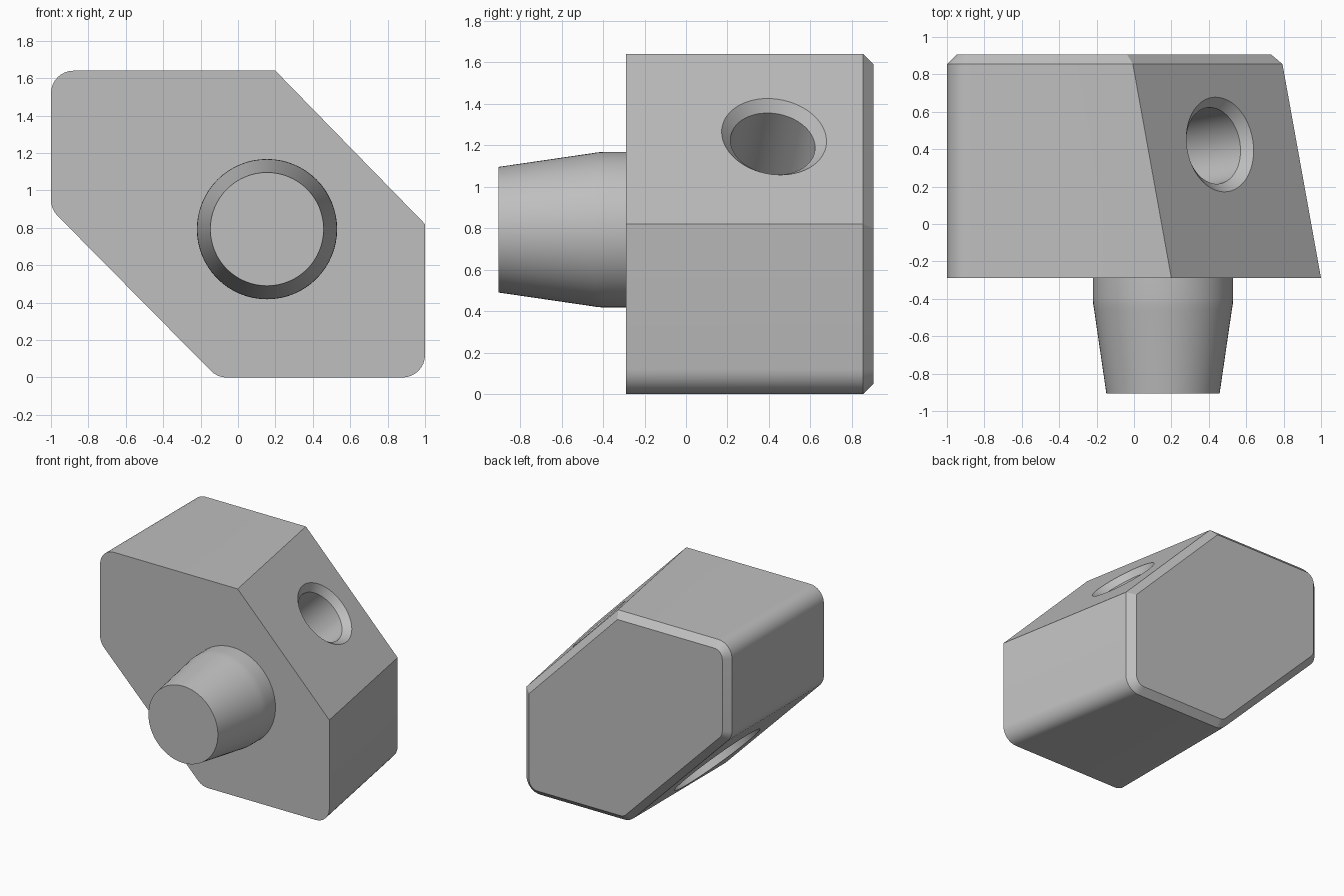
import bpy, math
from mathutils import Vector, Matrix

if "Cube" in bpy.data.objects:
    bpy.data.objects.remove(bpy.data.objects["Cube"], do_unlink=True)

FRONT, BEVEL, BACK = -0.29, 0.855, 0.905
SHEAR = -0.18          # the +x side leans inward towards the back
ROUND = 0.12

steel = bpy.data.materials.new("plain_grey")
steel.use_nodes = True
grey = (0.52, 0.52, 0.52, 1)
steel.diffuse_color = grey
steel.node_tree.nodes["Principled BSDF"].inputs["Base Color"].default_value = grey


def make_object(name, verts, faces):
    mesh = bpy.data.meshes.new(name)
    mesh.from_pydata(verts, [], faces)
    mesh.materials.append(steel)
    obj = bpy.data.objects.new(name, mesh)
    bpy.context.collection.objects.link(obj)
    return obj


def loft(name, rings):
    """Closed solid through rings of equal length, capped at both ends."""
    n = len(rings[0])
    verts = [v for ring in rings for v in ring]
    faces = [(k * n + i, k * n + (i + 1) % n, (k + 1) * n + (i + 1) % n, (k + 1) * n + i)
             for k in range(len(rings) - 1) for i in range(n)]
    faces.append(tuple(reversed(range(n))))
    faces.append(tuple(range(len(verts) - n, len(verts))))
    return make_object(name, verts, faces)


def lathe(name, origin, axis, profile, sides=64):
    """Solid of revolution from (distance along axis, radius) pairs."""
    turn = Matrix.Translation(origin) @ axis.to_track_quat('Z', 'Y').to_matrix().to_4x4()
    rings = []
    for t, r in profile:
        angles = [math.tau * i / sides for i in range(sides)]
        rings.append([turn @ Vector((r * math.cos(a), r * math.sin(a), t)) for a in angles])
    return loft(name, rings)


def outline(y, inset):
    """Block cross-section at depth y, with rounded corners and an inward offset."""
    s = SHEAR * (y - FRONT)
    corners = [(-0.11, 0, ROUND), (1 + s, 0, ROUND), (1 + s, 0.82, 0),
               (0.2 + s, 1.64, 0), (-1, 1.64, ROUND), (-1, 0.9, ROUND)]
    pts = [Vector(c[:2]) for c in corners]
    ring = []
    for i, p in enumerate(pts):
        u = (pts[i - 1] - p).normalized()
        v = (pts[(i + 1) % len(pts)] - p).normalized()
        half = u.angle(v) / 2
        inward = (u + v).normalized()
        p = p + inward * inset / math.sin(half)
        r = corners[i][2] - inset
        if r <= 0:
            ring.append((p.x, y, p.y))
            continue
        # arc around the fillet centre, swept between the two tangent points
        centre = p + inward * r / math.sin(half)
        sweep = math.pi - 2 * half
        for k in range(9):
            a = sweep * (k / 8 - 0.5)
            d = Matrix.Rotation(a, 2) @ (-inward) * r
            ring.append((centre.x + d.x, y, centre.y + d.y))
    return ring


def smooth(obj, angle):
    bpy.ops.object.select_all(action='DESELECT')
    obj.select_set(True)
    bpy.context.view_layer.objects.active = obj
    bpy.ops.object.shade_smooth_by_angle(angle=math.radians(angle))


# Main block with chamfered back
block = loft("block", [outline(FRONT, 0), outline(BEVEL, 0), outline(BACK, 0.05)])

# Through bore square to the upper slope: countersunk mouth, wide far end
normal = Vector((0.8, 0, -0.82)).cross(Vector((SHEAR, 1, 0))).normalized()
mouth = Vector((0.46, 0.425, 1.242))
bore = lathe("bore_cutter", mouth, -normal,
             [(-0.05, 0.305), (0.05, 0.206), (0.93, 0.206), (0.93, 0.375), (1.75, 0.375)])
bore.hide_render = True

for solid in (block, bore):
    import bmesh
    bm = bmesh.new()
    bm.from_mesh(solid.data)
    bmesh.ops.recalc_face_normals(bm, faces=bm.faces)
    bm.to_mesh(solid.data)
    bm.free()

cut = block.modifiers.new("bore", 'BOOLEAN')
cut.operation = 'DIFFERENCE'
cut.solver = 'EXACT'
cut.object = bore
bpy.context.view_layer.update()
evaluated = block.evaluated_get(bpy.context.evaluated_depsgraph_get())
block.data = bpy.data.meshes.new_from_object(evaluated)
block.modifiers.clear()
bpy.data.objects.remove(bore, do_unlink=True)
smooth(block, 25)

# Tapered peg on the front
peg = lathe("peg", Vector((0.155, FRONT, 0.793)), Vector((0, -1, 0)),
            [(-0.01, 0.375), (0.11, 0.375), (0.14, 0.373), (0.17, 0.368), (0.615, 0.303)])
smooth(peg, 30)
